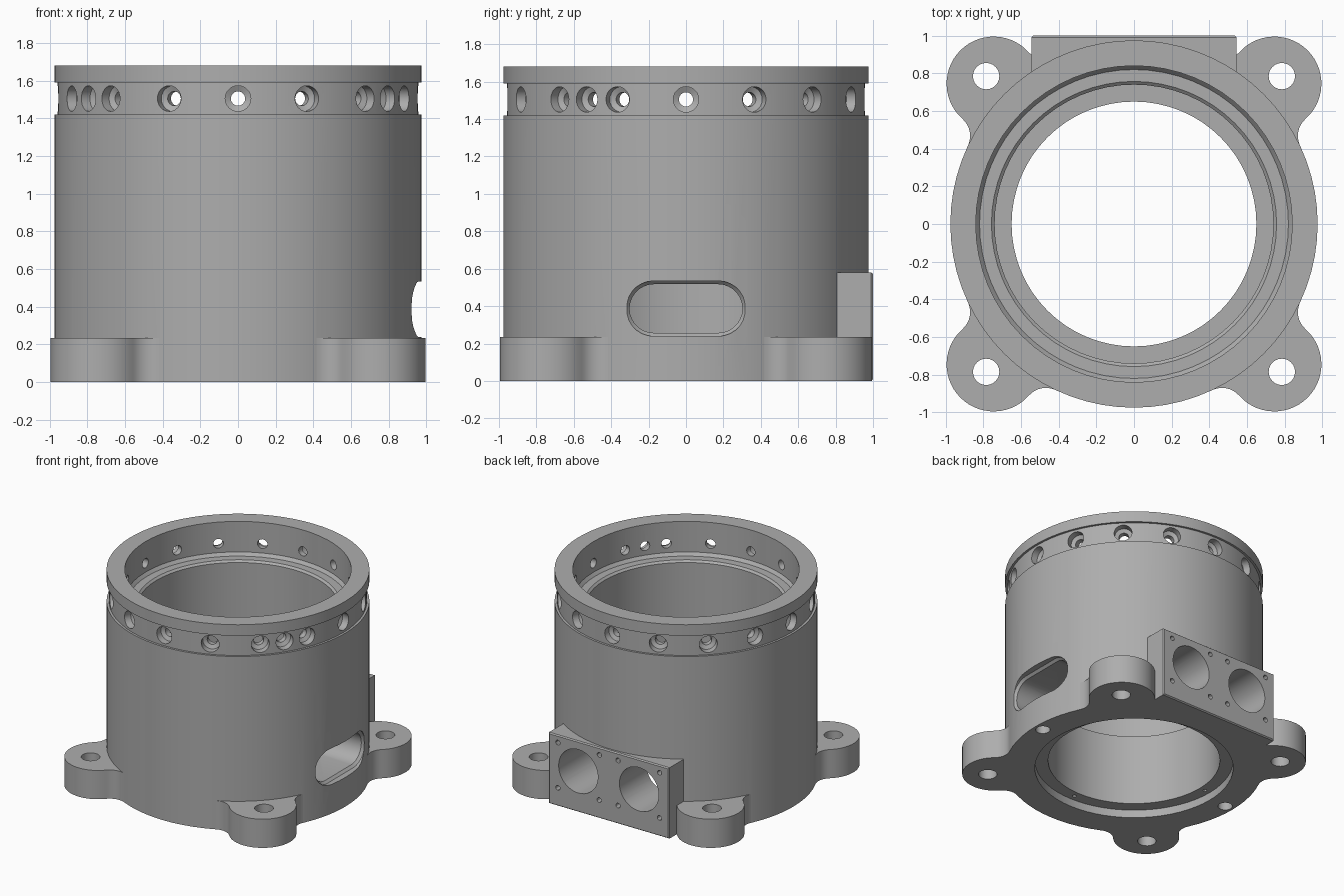
import bpy, bmesh
from math import sin, cos, pi, radians, acos, atan2, sqrt
from mathutils import Matrix, Vector

cube = bpy.data.objects.get("Cube")
if cube:
    bpy.data.objects.remove(cube)

metal = bpy.data.materials.new("machined_grey")
metal.use_nodes = True
GREY = (0.42, 0.42, 0.42, 1)
metal.diffuse_color = GREY
metal.node_tree.nodes["Principled BSDF"].inputs["Base Color"].default_value = GREY


def loft(bm, rings):
    """Closed solid through equal-length rings of points."""
    rows = [[bm.verts.new(p) for p in ring] for ring in rings]
    n = len(rows[0])
    for a, b in zip(rows, rows[1:]):
        for i in range(n):
            j = (i + 1) % n
            bm.faces.new((a[i], a[j], b[j], b[i]))
    bm.faces.new(rows[0][::-1])
    bm.faces.new(rows[-1])


def turn(bm, profile, matrix=Matrix(), n=24):
    """Turned solid from (radius, height) steps."""
    loft(bm, [[matrix @ Vector((r * cos(2 * pi * i / n), r * sin(2 * pi * i / n), z))
               for i in range(n)] for r, z in profile])


def make(name, bm):
    bmesh.ops.recalc_face_normals(bm, faces=bm.faces)
    mesh = bpy.data.meshes.new(name)
    bm.to_mesh(mesh)
    bm.free()
    mesh.materials.append(metal)
    obj = bpy.data.objects.new(name, mesh)
    bpy.context.collection.objects.link(obj)
    return obj


def combine(target, tool, operation):
    mod = target.modifiers.new(tool.name, "BOOLEAN")
    mod.operation, mod.solver, mod.object = operation, "EXACT", tool
    bpy.context.view_layer.update()
    graph = bpy.context.evaluated_depsgraph_get()
    mesh = bpy.data.meshes.new_from_object(target.evaluated_get(graph))
    target.modifiers.clear()
    target.data = mesh
    bpy.data.objects.remove(tool)


def arc(cx, cy, r, a, b, n):
    return [(cx + r * cos(a + (b - a) * i / n), cy + r * sin(a + (b - a) * i / n))
            for i in range(n + 1)]


R, TOP = 0.975, 1.68

# Outer barrel with the shallow groove
bm = bmesh.new()
turn(bm, [(R, 0), (R, 1.42), (0.957, 1.42), (0.957, 1.59), (R, 1.59), (R, TOP)], n=72)
housing = make("housing", bm)

# Mounting ears, blended into the barrel by concave fillets
EAR, FILLET, EAR_H = 0.25, 0.12, 0.235
d = 0.745 * sqrt(2)
far, near = R + FILLET, EAR + FILLET
spread = acos((d * d + far * far - near * near) / (2 * d * far))
fx, fy = far * cos(spread), far * sin(spread)
joint = atan2(fy, fx - d)
lower = arc(fx, -fy, FILLET, pi - spread, pi - joint, 8)
outline = lower + arc(d, 0, EAR, -joint, joint, 28)[1:-1]
outline += [(x, -y) for x, y in reversed(lower)]
inner = 0.95
outline += [(inner * cos(spread), inner * sin(spread)), (0.85, 0),
            (inner * cos(spread), -inner * sin(spread))]
for k in range(4):
    turn_z = Matrix.Rotation(radians(45 + 90 * k), 4, "Z")
    bm = bmesh.new()
    loft(bm, [[turn_z @ Vector((x, y, z)) for x, y in outline] for z in (0, EAR_H)])
    combine(housing, make("mounting_ear", bm), "UNION")

# Rear port block with a fine bevelled face
bm = bmesh.new()
loft(bm, [[(-w, y, b), (w, y, b), (w, y, t), (-w, y, t)]
          for y, w, b, t in ((0.72, 0.545, 0, 0.58), (0.99, 0.545, 0, 0.58),
                             (1.0, 0.537, 0.008, 0.572))])
combine(housing, make("port_block", bm), "UNION")

# Stepped central bore
bm = bmesh.new()
turn(bm, [(0.75, -0.1), (0.75, 0.065), (0.65, 0.065), (0.65, 0.65), (0.74, 0.65),
          (0.74, 1.39), (0.757, 1.405), (0.82, 1.405), (0.84, 1.43), (0.84, TOP + 0.1)], n=64)
combine(housing, make("bore_cutter", bm), "DIFFERENCE")

# All remaining holes
bm = bmesh.new()
for sx in (-1, 1):
    for sy in (-1, 1):
        turn(bm, [(0.07, -0.1), (0.07, 0.4)], Matrix.Translation((sx * 0.785, sy * 0.785, 0)))
    turn(bm, [(0.055, -0.1), (0.055, 0.14)], Matrix.Translation((sx * 0.9, 0, 0)))

# Pin holes in the lower recess
for k in range(4):
    a = k * pi / 2
    turn(bm, [(0.015, -0.1), (0.015, 0.13)],
         Matrix.Translation((0.7 * cos(a), 0.7 * sin(a), 0)), 12)

# Counterbored radial holes around the groove
for angle in [22.5 * k for k in range(16)] + [-33.75, 213.75]:
    place = (Matrix.Translation((0, 0, 1.505)) @ Matrix.Rotation(radians(angle), 4, "Z")
             @ Matrix.Rotation(pi / 2, 4, "Y"))
    turn(bm, [(0.038, 0.78), (0.038, 0.885), (0.068, 0.9), (0.068, 1.05)], place)

# Two large ports, each with four screw holes
for sx in (-1, 1):
    def rear(x, z):
        return Matrix.Translation((x, 0, z)) @ Matrix.Rotation(-pi / 2, 4, "X")
    turn(bm, [(0.178, 0.4), (0.178, 1.1)], rear(sx * 0.275, 0.335), 40)
    for x in (0.085, 0.46):
        for z in (0.15, 0.52):
            turn(bm, [(0.02, 0.9), (0.02, 1.1)], rear(sx * x, z), 12)

# Side slot with a flared lip
def slot(x, r):
    ends = arc(0.172, 0, r, -pi / 2, pi / 2, 14) + arc(-0.172, 0, r, pi / 2, 3 * pi / 2, 14)
    return [(x, y, z + 0.387) for y, z in ends]


loft(bm, [slot(0.4, 0.13), slot(0.905, 0.13), slot(0.925, 0.148), slot(1.1, 0.148)])
combine(housing, make("hole_cutter", bm), "DIFFERENCE")

# Smooth round walls, crisp machined edges
bpy.ops.object.select_all(action="DESELECT")
housing.select_set(True)
bpy.context.view_layer.objects.active = housing
bpy.ops.object.shade_smooth_by_angle(angle=radians(30))
